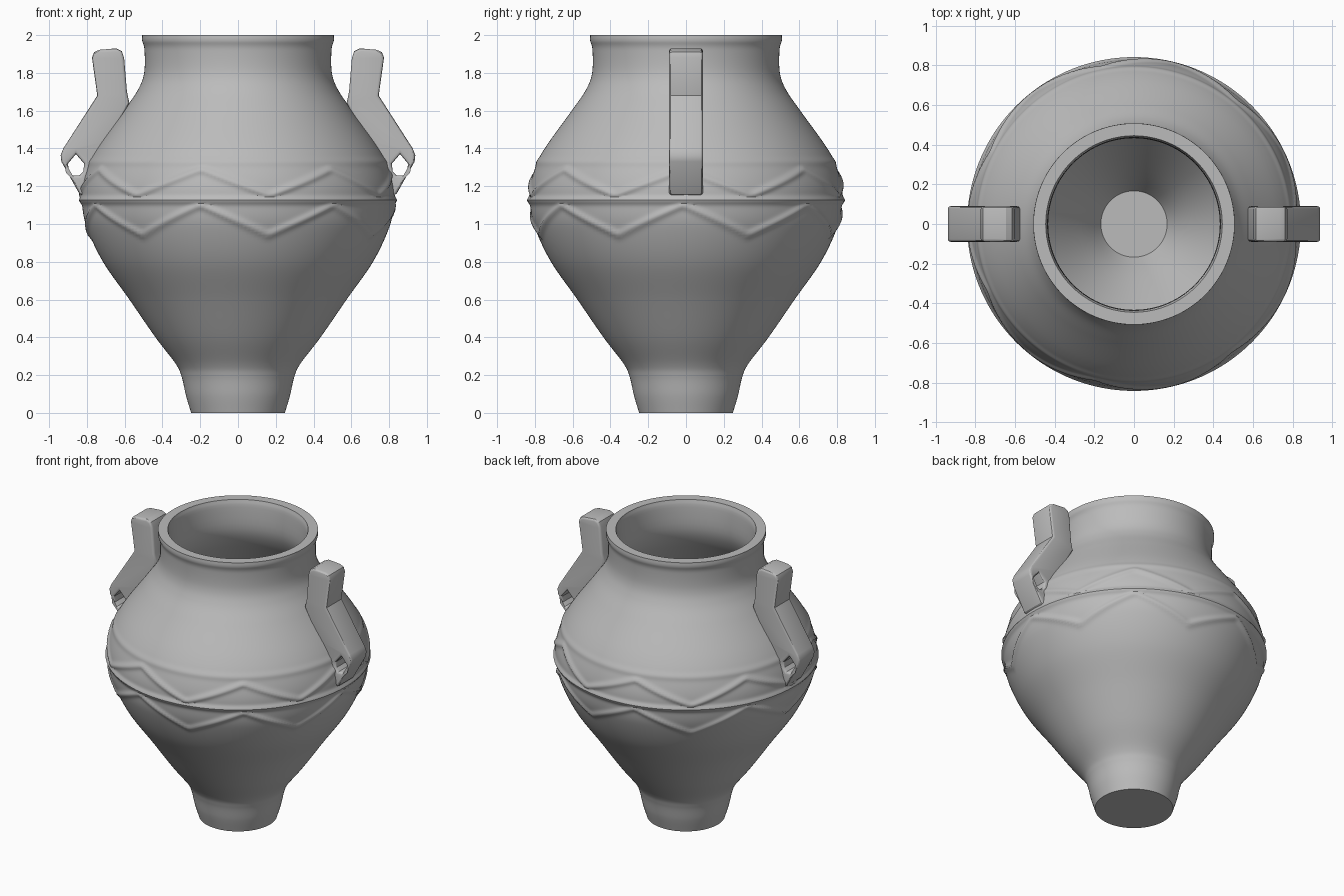
import bpy, bmesh, math
from mathutils import Vector

if "Cube" in bpy.data.objects:
    bpy.data.objects.remove(bpy.data.objects["Cube"], do_unlink=True)

clay = bpy.data.materials.new("grey_clay")
clay.use_nodes = True
clay.diffuse_color = (0.5, 0.5, 0.5, 1)
bsdf = next(n for n in clay.node_tree.nodes if n.type == 'BSDF_PRINCIPLED')
bsdf.inputs["Base Color"].default_value = clay.diffuse_color

SEGMENTS = 252
REPEATS = 7
PEAK_ANGLE = math.radians(-14)


def smooth_profile(points, steps):
    """Catmull-Rom curve through (radius, height) points."""
    p = [Vector(q) for q in points]
    p = [2 * p[0] - p[1]] + p + [2 * p[-1] - p[-2]]
    out = []
    for a, b, c, d in zip(p, p[1:], p[2:], p[3:]):
        for i in range(steps):
            t = i / steps
            out.append(0.5 * (2 * b + (c - a) * t + (2 * a - 5 * b + 4 * c - d) * t * t
                              + (3 * b - a - 3 * c + d) * t ** 3))
    return out + [p[-2]]


def ridge(distance, height, width):
    return height * math.exp(-(distance / width) ** 2)


def relief(angle, z):
    """Raised bands and two rows of zigzags around the belly."""
    turn = ((angle - PEAK_ANGLE) * REPEATS / math.tau) % 1
    wave = abs(2 * turn - 1)            # one at the peaks, zero between them
    upper = 1.15 + 0.14 * wave
    lower = 0.94 + 0.16 * wave
    lines = max(ridge(z - upper, 0.012, 0.018), ridge(z - lower, 0.012, 0.018),
                ridge(z - 1.125, 0.014, 0.018))
    return max(lines, ridge(z - 1.33, 0.006, 0.02))


def finish(obj):
    obj.data.materials.clear()
    obj.data.materials.append(clay)
    bpy.ops.object.select_all(action='DESELECT')
    obj.select_set(True)
    bpy.context.view_layer.objects.active = obj
    bpy.ops.object.shade_smooth_by_angle(angle=math.radians(30))


# Pot body: outer wall, flat rim and hollow inside in one turned surface
outer = smooth_profile([(0.248, 0), (0.275, 0.09), (0.298, 0.19), (0.33, 0.26), (0.437, 0.4),
                        (0.575, 0.6), (0.715, 0.8), (0.80, 0.98), (0.825, 1.1), (0.825, 1.2),
                        (0.79, 1.32), (0.735, 1.42), (0.605, 1.6), (0.53, 1.71),
                        (0.497, 1.8), (0.495, 1.92), (0.507, 1.97), (0.507, 2.0)], 12)
inner = smooth_profile([(0.445, 2.0), (0.435, 1.95), (0.436, 1.8), (0.475, 1.69),
                        (0.55, 1.58), (0.68, 1.4), (0.76, 1.2), (0.74, 1.0), (0.65, 0.8),
                        (0.51, 0.6), (0.37, 0.4), (0.25, 0.22), (0.167, 0.08)], 4)

bm = bmesh.new()
rings = []
for k, (r, z) in enumerate(outer + inner):
    ring = []
    for s in range(SEGMENTS):
        a = math.tau * s / SEGMENTS
        rr = r + (relief(a, z) if k < len(outer) else 0)
        ring.append(bm.verts.new((rr * math.sin(a), -rr * math.cos(a), z)))
    rings.append(ring)
for low, high in zip(rings, rings[1:]):
    for s in range(SEGMENTS):
        n = (s + 1) % SEGMENTS
        bm.faces.new((low[s], low[n], high[n], high[s]))
bm.faces.new(rings[0][::-1])    # underside
bm.faces.new(rings[-1])         # inside floor
mesh = bpy.data.meshes.new("pot_body")
bm.to_mesh(mesh)
bm.free()
body = bpy.data.objects.new("pot_body", mesh)
bpy.context.collection.objects.link(body)
finish(body)

# Handles: side outline with a teardrop hole, extruded with rounded edges
OUTLINE = [(0.575, 1.64), (0.588, 1.70), (0.603, 1.88), (0.615, 1.915), (0.645, 1.93),
           (0.735, 1.922), (0.762, 1.91), (0.773, 1.88), (0.745, 1.68), (0.925, 1.40),
           (0.939, 1.365), (0.935, 1.33), (0.84, 1.16), (0.82, 1.15), (0.77, 1.2),
           (0.75, 1.32), (0.69, 1.43)]
HOLE = [(0.858, 1.37), (0.815, 1.32), (0.818, 1.28), (0.838, 1.258), (0.875, 1.258),
        (0.896, 1.28), (0.9, 1.32)]
EDGE = 0.016

for name, side in (("left_handle", 1), ("right_handle", -1)):
    curve = bpy.data.curves.new(name, 'CURVE')
    curve.dimensions = '2D'
    curve.fill_mode = 'BOTH'
    curve.extrude = 0.09 - EDGE
    curve.bevel_depth = EDGE
    curve.bevel_resolution = 2
    curve.offset = -EDGE
    for loop in (OUTLINE, HOLE):
        spline = curve.splines.new('POLY')
        spline.points.add(len(loop) - 1)
        for point, (x, z) in zip(spline.points, loop):
            point.co = (side * x, z, 0, 1)
        spline.use_cyclic_u = True
    handle = bpy.data.objects.new(name, curve)
    handle.rotation_euler.x = math.pi / 2
    bpy.context.collection.objects.link(handle)
    bpy.ops.object.select_all(action='DESELECT')
    handle.select_set(True)
    bpy.context.view_layer.objects.active = handle
    bpy.ops.object.convert(target='MESH')
    handle = bpy.context.view_layer.objects.active
    bm = bmesh.new()
    bm.from_mesh(handle.data)
    bmesh.ops.remove_doubles(bm, verts=bm.verts, dist=0.0005)
    bmesh.ops.recalc_face_normals(bm, faces=bm.faces)
    bm.to_mesh(handle.data)
    bm.free()
    finish(handle)
